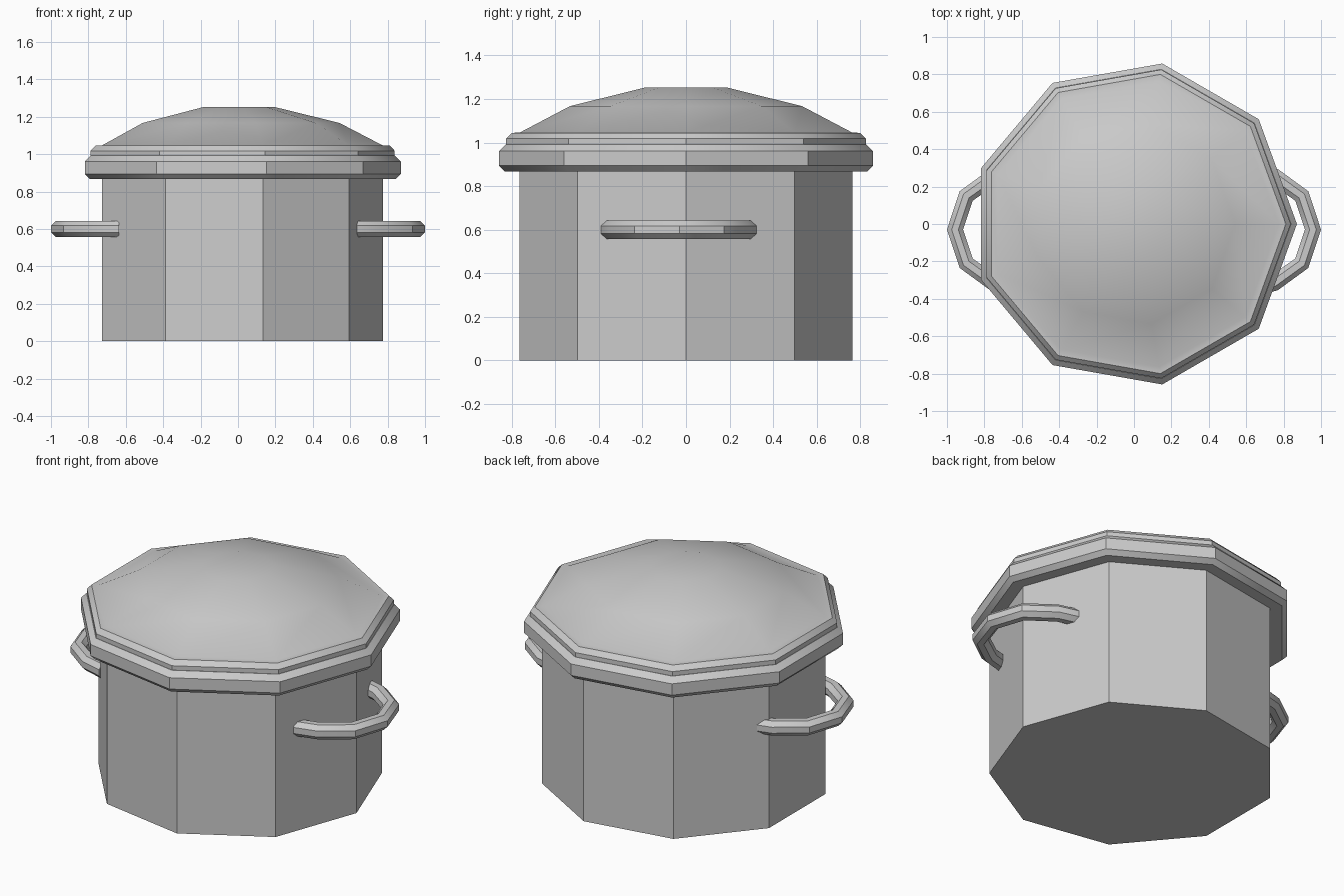
import bpy
import bmesh
from math import cos, sin, pi, radians
from mathutils import Vector

if "Cube" in bpy.data.objects:
    bpy.data.objects.remove(bpy.data.objects["Cube"])

SIDES = 9


def finish(name, bm):
    bmesh.ops.recalc_face_normals(bm, faces=bm.faces)
    mesh = bpy.data.meshes.new(name)
    bm.to_mesh(mesh)
    bm.free()
    obj = bpy.data.objects.new(name, mesh)
    bpy.context.collection.objects.link(obj)
    bpy.ops.object.select_all(action='DESELECT')
    obj.select_set(True)
    bpy.context.view_layer.objects.active = obj
    bpy.ops.object.shade_smooth_by_angle(angle=radians(30))
    return obj


def skin(name, loops):
    """Bridge consecutive loops of points and cap both ends."""
    bm = bmesh.new()
    rings = [[bm.verts.new(p) for p in loop] for loop in loops]
    for a, b in zip(rings, rings[1:]):
        for i in range(len(a)):
            j = (i + 1) % len(a)
            bm.faces.new((a[i], a[j], b[j], b[i]))
    bm.faces.new(rings[0])
    bm.faces.new(rings[-1])
    return finish(name, bm)


def lathe(name, profile):
    return skin(name, [[(r * cos(2 * pi * i / SIDES), r * sin(2 * pi * i / SIDES), z)
                        for i in range(SIDES)] for r, z in profile])


# Nine-sided pot body
lathe("pot_body", [(0.775, 0), (0.775, 0.92)])

# Chamfered rim band around the pot mouth
lathe("pot_rim", [(0.845, 0.868), (0.871, 0.894), (0.871, 0.961), (0.840, 0.992)])

# Lid: chamfered edge, narrow ledge and shallow dome
lathe("lid", [(0.838, 0.98), (0.838, 1.018), (0.812, 1.045), (0.775, 1.046),
              (0.542, 1.167), (0.192, 1.253)])

# Loop handles: octagonal tube along a half ring, mirrored left and right
half = [(0.957, 0), (0.897, 0.180), (0.749, 0.286), (0.635, 0.317)]
path = [(x, -y) for x, y in reversed(half[1:])] + half
for name, side in (("handle_right", 1), ("handle_left", -1)):
    loops = []
    for k, (x, y) in enumerate(path):
        before = Vector(path[max(k - 1, 0)])
        after = Vector(path[min(k + 1, len(path) - 1)])
        t = (after - before).normalized()
        out = Vector((t.y, -t.x))
        if k in (0, len(path) - 1):
            out = Vector((0, y)).normalized()
        ring = []
        for i in range(8):
            a = pi / 8 + i * pi / 4
            p = Vector((x, y)) + out * 0.0465 * cos(a)
            ring.append((side * p.x, p.y - 0.03, 0.60 + 0.0465 * sin(a)))
        loops.append(ring)
    skin(name, loops)
